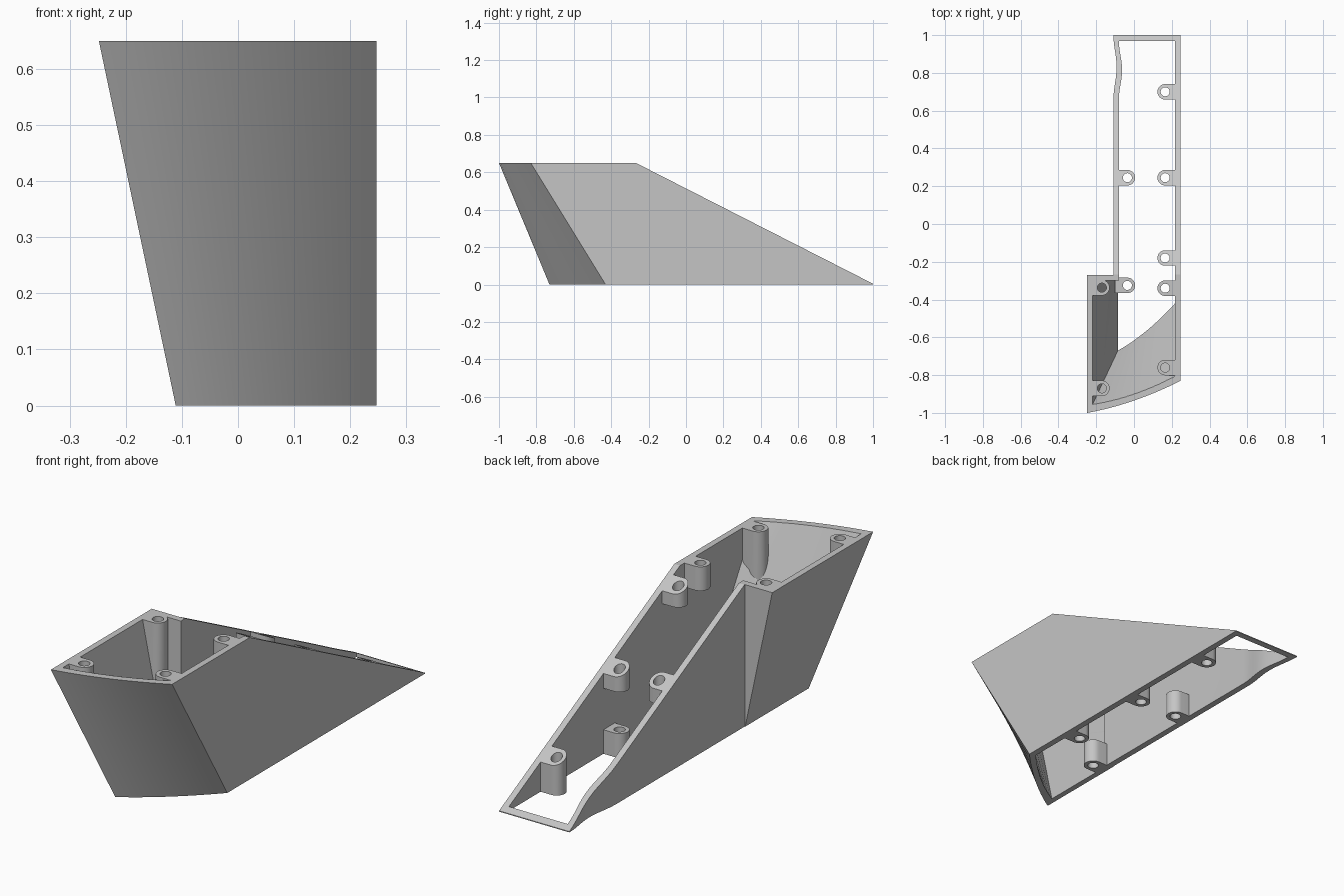
import bpy, bmesh, math
from mathutils import Vector

cube = bpy.data.objects.get("Cube")
if cube:
    bpy.data.objects.remove(cube, do_unlink=True)

HEIGHT = 0.65

grey = bpy.data.materials.new("plain grey")
grey.use_nodes = True
colour = (0.56, 0.56, 0.56, 1)
grey.diffuse_color = colour
grey.node_tree.nodes["Principled BSDF"].inputs["Base Color"].default_value = colour


def loft(bm, lower, upper):
    """Closed solid between two matching outlines."""
    a = [bm.verts.new(p) for p in lower]
    b = [bm.verts.new(p) for p in upper]
    bm.faces.new(a[::-1])
    bm.faces.new(b)
    for i in range(len(a)):
        j = (i + 1) % len(a)
        bm.faces.new((a[i], a[j], b[j], b[i]))


def make(name, bm, helper=False):
    bmesh.ops.recalc_face_normals(bm, faces=bm.faces)
    mesh = bpy.data.meshes.new(name)
    bm.to_mesh(mesh)
    bm.free()
    mesh.materials.append(grey)
    ob = bpy.data.objects.new(name, mesh)
    bpy.context.collection.objects.link(ob)
    ob.hide_render = helper
    return ob


def subtract(ob, cutter):
    mod = ob.modifiers.new("cut", 'BOOLEAN')
    mod.operation = 'DIFFERENCE'
    mod.solver = 'EXACT'
    mod.object = cutter
    bpy.context.view_layer.objects.active = ob
    bpy.ops.object.modifier_apply(modifier=mod.name)
    bpy.data.objects.remove(cutter, do_unlink=True)


def outline(left, front_left, front_right, right, back, step, side):
    """Plan of the housing: bowed front, flat right side, wavy rear left side."""
    pts = []
    for i in range(13):
        t = i / 12
        x = left + (right - left) * t
        y = front_left + (front_right - front_left) * t - 0.08 * t * (1 - t)
        pts.append(Vector((x, y)))
    pts += [Vector((right, back)), Vector((side, back))]
    for i in range(1, 12):
        t = i / 12
        pts.append(Vector((side + 0.017 * math.sin(math.pi * t) ** 2,
                           back + (0.66 - back) * t)))
    pts += [Vector((side, 0.66)), Vector((side, step)), Vector((left, step))]
    return pts


def solid(name, bottom, top, z0, z1, helper=False):
    """Loft the bottom and top plans, extended to the heights z0 and z1."""
    bm = bmesh.new()
    rings = [[p.lerp(q, z / HEIGHT).to_3d() + Vector((0, 0, z))
              for p, q in zip(bottom, top)] for z in (z0, z1)]
    loft(bm, *rings)
    if not helper:
        # Sloping rear rim
        start, end = Vector((0, -0.268, HEIGHT)), Vector((0, 1, 0.004))
        d = end - start
        bmesh.ops.bisect_plane(bm, geom=bm.verts[:] + bm.edges[:] + bm.faces[:],
                               dist=1e-5, plane_co=start,
                               plane_no=(0, -d.z, d.y), clear_outer=True)
        bmesh.ops.holes_fill(bm, edges=[e for e in bm.edges if e.is_boundary], sides=0)
    return make(name, bm, helper)


# Outer shape and the hollow inside it; the hollow's left edge stays outside
# its side line at every height, so its walls never cross
housing = solid("housing",
                outline(-0.111, -0.73, -0.43, 0.247, 1, -0.27, -0.109),
                outline(-0.248, -1, -0.83, 0.247, 1, -0.27, -0.109),
                0, HEIGHT)
hollow = solid("hollow_cutter",
               outline(-0.085, -0.67, -0.42, 0.218, 0.97, -0.30, -0.08),
               outline(-0.219, -0.955, -0.805, 0.218, 0.97, -0.30, -0.08),
               -0.01, 0.75, True)

# Screw bosses: x, y, x of the wall they join, (bottom, top) spans
LOW, TOP = -0.2, 0.9
BOSSES = [
    (0.165, 0.70, 0.235, [(LOW, TOP)]),
    (0.165, 0.245, 0.235, [(LOW, 0.11), (0.30, TOP)]),
    (-0.035, 0.245, -0.10, [(LOW, 0.11), (0.30, TOP)]),
    (0.165, -0.18, 0.235, [(LOW, 0.11), (0.525, TOP)]),
    (0.165, -0.34, 0.235, [(0.54, TOP)]),
    (-0.035, -0.325, -0.10, [(LOW, 0.11)]),
    (-0.17, -0.337, -0.24, [(0.05, TOP)]),
    (-0.17, -0.87, -0.24, [(0.05, TOP)]),
    (0.165, -0.76, 0.235, [(0.05, TOP)]),
]
RADIUS, HOLE = 0.041, 0.024


def prism(bm, pts, z0, z1):
    loft(bm, [(x, y, z0) for x, y in pts], [(x, y, z1) for x, y in pts])


boss_bm, hole_bm = bmesh.new(), bmesh.new()
for x, y, wall, spans in BOSSES:
    s = 1 if wall > x else -1
    arc = [math.pi * (0.5 + i / 16) for i in range(17)]
    pts = [(x + s * RADIUS * math.cos(a), y + RADIUS * math.sin(a)) for a in arc]
    pts += [(wall, y - RADIUS), (wall, y + RADIUS)]
    for z0, z1 in spans:
        prism(boss_bm, pts, z0, z1)
    ring = [math.tau * i / 24 for i in range(24)]
    prism(hole_bm, [(x + HOLE * math.cos(a), y + HOLE * math.sin(a)) for a in ring], -0.4, 1.1)

bosses = make("boss_cutter", boss_bm, True)
holes = make("hole_cutter", hole_bm, True)

# Leave the bosses standing when the housing is hollowed out
subtract(bosses, holes)
subtract(hollow, bosses)
subtract(housing, hollow)

bpy.ops.object.select_all(action='DESELECT')
housing.select_set(True)
bpy.context.view_layer.objects.active = housing
bpy.ops.object.shade_smooth_by_angle(angle=math.radians(20))
